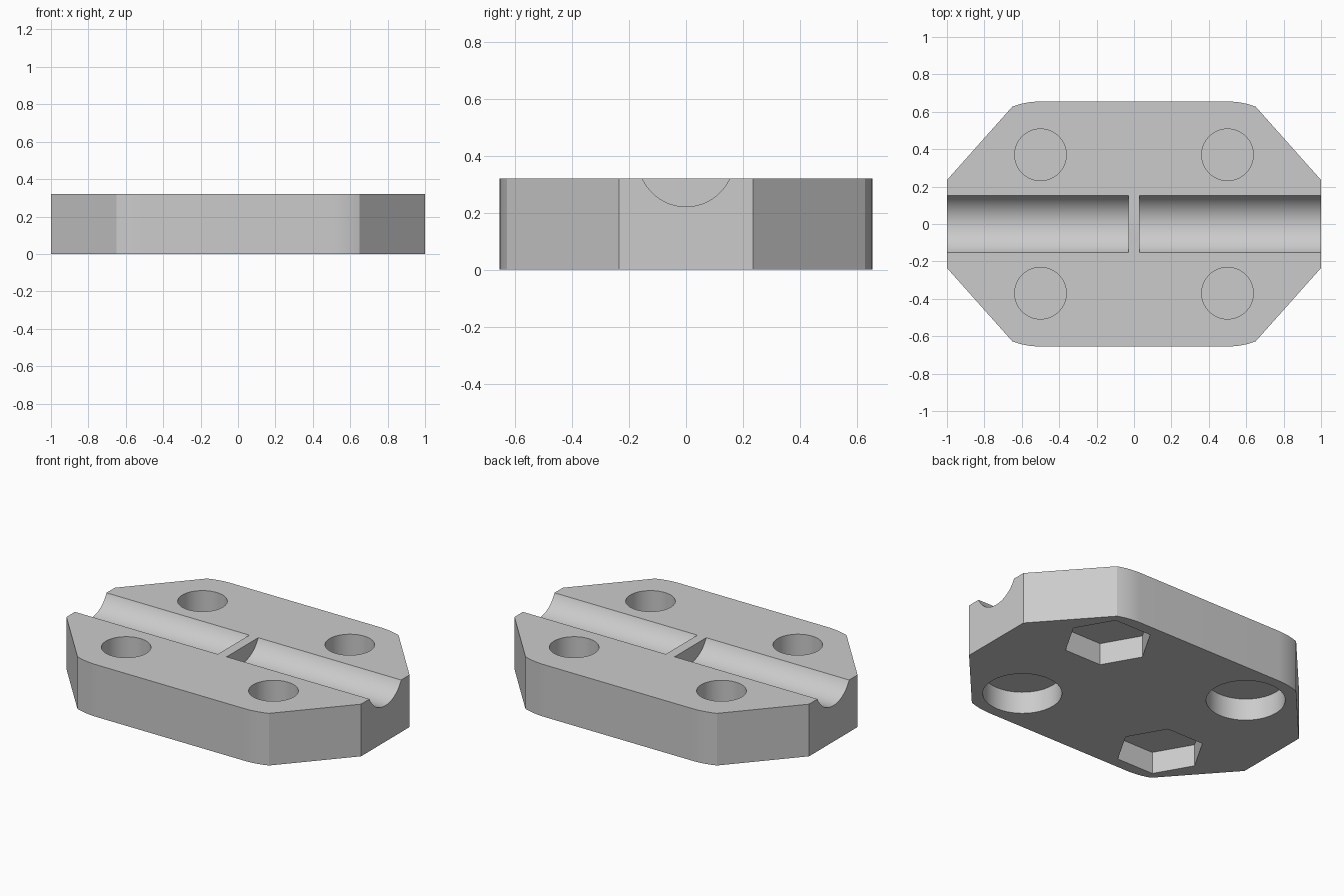
import bpy, bmesh, math
from mathutils import Matrix

default = bpy.data.objects.get("Cube")
if default:
    bpy.data.objects.remove(default, do_unlink=True)

HEIGHT = 0.32
HALF_DEPTH = 0.655
HOLE_X, HOLE_Y = 0.5, 0.37
POCKET_DEPTH = 0.135

grey = bpy.data.materials.new("light_grey")
grey.use_nodes = True
grey.diffuse_color = (0.6, 0.6, 0.6, 1)
grey.node_tree.nodes["Principled BSDF"].inputs["Base Color"].default_value = (0.6, 0.6, 0.6, 1)


def make_object(name, bm):
    mesh = bpy.data.meshes.new(name)
    bm.to_mesh(mesh)
    bm.free()
    mesh.materials.append(grey)
    obj = bpy.data.objects.new(name, mesh)
    bpy.context.collection.objects.link(obj)
    return obj


def quarter_outline():
    """End corner, then the shallow arc running into the long straight side."""
    radius, steps = 0.43, 6
    points = [(1.0, 0.235)]
    for i in range(steps + 1):
        dx = 0.15 * (1 - i / steps)
        points.append((0.5 + dx, HALF_DEPTH - radius + math.sqrt(radius**2 - dx**2)))
    return points


def add_prism(bm, radius, z0, z1, x, y, sides=64, turn=0.0):
    """Upright prism from z0 to z1."""
    matrix = Matrix.Translation((x, y, (z0 + z1) / 2)) @ Matrix.Rotation(turn, 4, "Z")
    bmesh.ops.create_cone(bm, cap_ends=True, segments=sides, radius1=radius,
                          radius2=radius, depth=z1 - z0, matrix=matrix)


# Plate body: mirrored quarter outline, extruded upward
q = quarter_outline()
outline = (q + [(-x, y) for x, y in reversed(q)]
           + [(-x, -y) for x, y in q] + [(x, -y) for x, y in reversed(q)])
bm = bmesh.new()
base = bm.faces.new([bm.verts.new((x, y, 0)) for x, y in outline])
top = bmesh.ops.extrude_face_region(bm, geom=[base])
bmesh.ops.translate(bm, vec=(0, 0, HEIGHT),
                    verts=[v for v in top["geom"] if isinstance(v, bmesh.types.BMVert)])
bmesh.ops.recalc_face_normals(bm, faces=bm.faces)
plate = make_object("clamp_plate", bm)

# Cutter: screw holes above, round and hexagonal pockets below, rod grooves
bm = bmesh.new()
for sx in (-1, 1):
    for sy in (-1, 1):
        x, y = sx * HOLE_X, sy * HOLE_Y
        add_prism(bm, 0.138, POCKET_DEPTH + 0.02, HEIGHT + 0.1, x, y)
        if sx == sy:
            add_prism(bm, 0.25, -0.1, POCKET_DEPTH, x, y, 6, math.radians(30))
        else:
            add_prism(bm, 0.22, -0.1, POCKET_DEPTH, x, y)
    # Groove stops short of the middle, leaving a thin rib
    matrix = Matrix.Translation((sx * 0.58, 0, 0.389)) @ Matrix.Rotation(math.pi / 2, 4, "Y")
    bmesh.ops.create_cone(bm, cap_ends=True, segments=96, radius1=0.168,
                          radius2=0.168, depth=1.1, matrix=matrix)
cutter = make_object("cutter", bm)
cutter.hide_render = True

# Cut the plate and discard the cutter
cut = plate.modifiers.new("cut", "BOOLEAN")
cut.operation = "DIFFERENCE"
cut.solver = "EXACT"
cut.object = cutter
bpy.ops.object.select_all(action="DESELECT")
plate.select_set(True)
bpy.context.view_layer.objects.active = plate
bpy.ops.object.modifier_apply(modifier=cut.name)
bpy.data.objects.remove(cutter, do_unlink=True)
bpy.ops.object.shade_smooth_by_angle(angle=math.radians(25))
